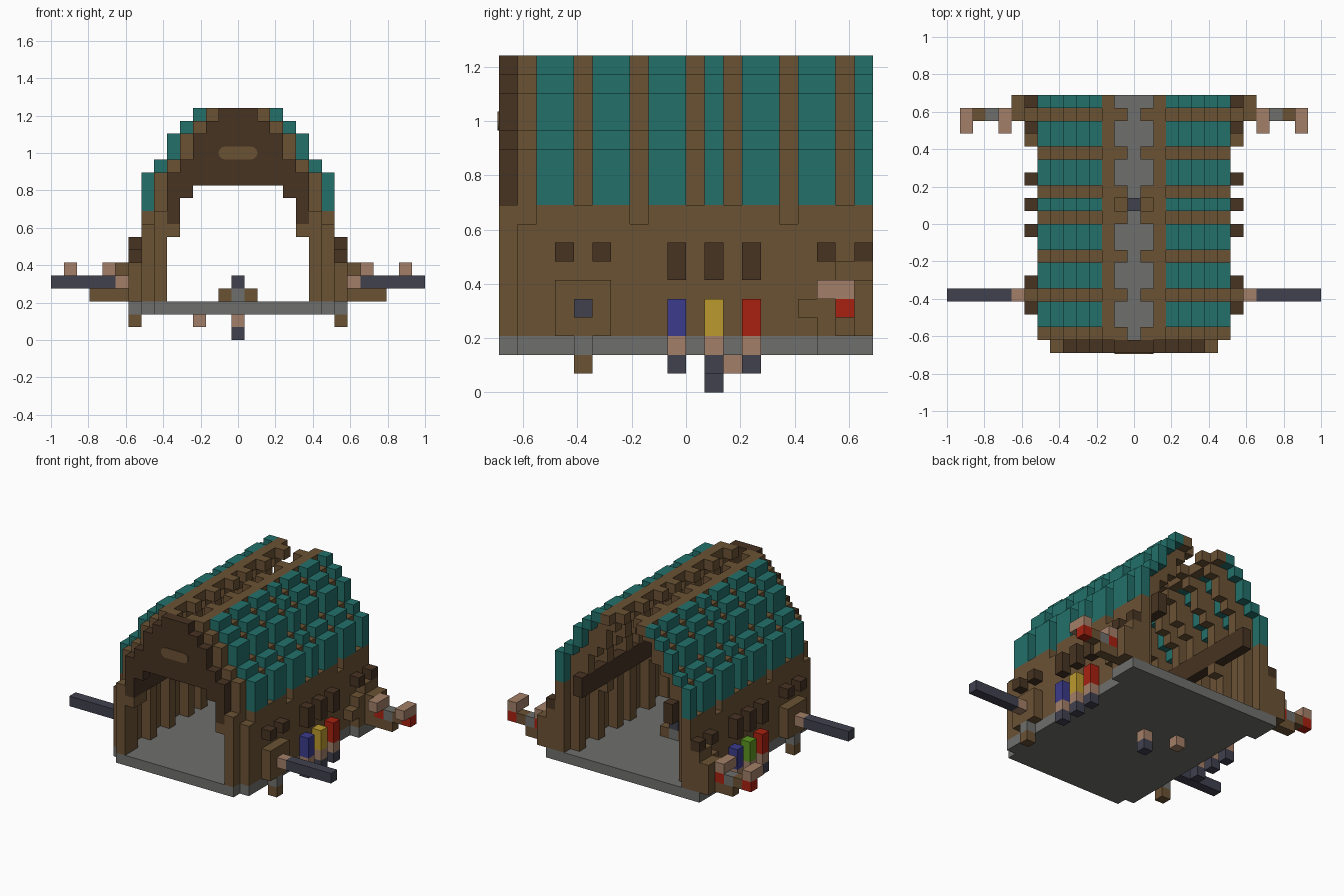
import bpy, bmesh, math
from mathutils import Vector

cube = bpy.data.objects.get("Cube")
if cube:
    bpy.data.objects.remove(cube, do_unlink=True)

U = 2 / 29  # edge of one block


def material(name, rgb):
    lin = [((c / 255 + 0.055) / 1.055) ** 2.4 for c in rgb] + [1]
    m = bpy.data.materials.new(name)
    m.use_nodes = True
    m.diffuse_color = lin
    m.node_tree.nodes["Principled BSDF"].inputs["Base Color"].default_value = lin
    return m


WOOD = material("wood brown", (107, 82, 52))
DARK = material("dark wood", (70, 51, 34))
TEAL = material("teal tile", (34, 112, 106))
STONE = material("stone grey", (111, 111, 109))
SKIN = material("skin", (163, 127, 104))
NAVY = material("navy iron", (65, 65, 79))
BLUE = material("blue cloth", (59, 59, 140))
YELLOW = material("yellow cloth", (188, 154, 46))
RED = material("red cloth", (168, 33, 17))
GREEN = material("green cloth", (92, 150, 32))


def finish(name, bm, mat):
    bmesh.ops.recalc_face_normals(bm, faces=bm.faces)
    mesh = bpy.data.meshes.new(name)
    bm.to_mesh(mesh)
    bm.free()
    mesh.materials.append(mat)
    ob = bpy.data.objects.new(name, mesh)
    bpy.context.collection.objects.link(ob)
    return ob


def span(v):
    return v if isinstance(v, tuple) else (v, v)


def blocks(name, mat, boxes, mirror=True):
    """Boxes are inclusive block ranges: across, along, up."""
    bm = bmesh.new()
    for across, along, up in boxes:
        (a, b), (c, d), (e, f) = span(across), span(along), span(up)
        sides = [(a, b), (-b, -a)] if mirror else [(a, b)]
        for p, q in sides:
            lo = Vector((p - 0.5, c - 10, e)) * U
            hi = Vector((q + 0.5, d - 9, f + 1)) * U
            made = bmesh.ops.create_cube(bm, size=1)["verts"]
            for v in made:
                v.co = (lo + hi) / 2 + v.co * (hi - lo)
    return finish(name, bm, mat)


# Floor slab with a narrower front row and side ledges
blocks("floor", STONE, [((-7, 7), (1, 19), 2), ((-6, 6), 0, 2)], False)
blocks("floor_ledge", STONE, [(8, 4, 2), (8, (17, 19), 2)])

# Side walls, notched where the long ribs reach down
LONG_RIBS = (1, 7, 15)
RIBS = (1, 4, 7, 10, 12, 15, 18)
blocks("side_wall", WOOD, [(7, (1, 19), (3, 8))] +
       [(7, (a + 1, b - 1), 9) for a, b in ((1, 7), (7, 15), (15, 20))])
blocks("inner_post", WOOD, [(6, j, (3, 9)) for j in RIBS] +
       [(5, j, 8) for j in LONG_RIBS])
blocks("front_post", WOOD, [(6, 0, (3, 9)), (5, 0, 8)])
blocks("wall_purlin", DARK, [(5, (1, 19), (9, 10))])

# Stepped roof: inner ribs, ridge beams, then tile panels between ribs
RIB_STEPS = [(6, (10, 12)), (5, (11, 13)), (4, (13, 15)),
             (3, (14, 16)), (2, (16, 17)), (1, 17)]
blocks("roof_rib", WOOD, [(i, j, k) for j in RIBS for i, k in RIB_STEPS])
blocks("ridge_beam", WOOD, [(2, (1, 19), 17)])

TILE_STEPS = [(7, (10, 12)), (6, 13), (5, (14, 15)), (4, 16), (3, 17)]
PANELS = [(a + 1, b - 1) for a, b in zip(RIBS, RIBS[1:] + (20,))]
blocks("roof_tile", TEAL, [(i, p, k) for p in PANELS for i, k in TILE_STEPS])

# Front gable arch
blocks("gable_arch", DARK, [((0, 1), 0, (12, 17)), (2, 0, (12, 16)),
                            (3, 0, (12, 15)), (4, 0, (11, 13)), (5, 0, (9, 12))])

# Rounded plate on the gable
bm = bmesh.new()
ring = []
for n in range(20):
    t = math.pi * (n % 10) / 9 - math.pi / 2
    s = 1 if n < 10 else -1
    ring.append(bm.verts.new((s * (U + U / 2 * math.cos(t)), -10 * U - 0.005,
                              14.5 * U + s * U / 2 * math.sin(t))))
face = bm.faces.new(ring)
ext = bmesh.ops.extrude_face_region(bm, geom=[face])["geom"]
for v in ext:
    if isinstance(v, bmesh.types.BMVert):
        v.co.y += 0.006
finish("gable_plate", bm, WOOD)

# Window shutters along the walls
blocks("shutter", DARK, [(8, j, 7) for j in (3, 5, 17, 19)] +
       [(8, j, (6, 7)) for j in (9, 11, 13)])

# Oar stations
blocks("oar_port", WOOD, [(8, (3, 5), (3, 5)), (8, 4, 1)])
blocks("oar_grip", SKIN, [(9, 4, 4)])
blocks("oar", NAVY, [((10, 14), 4, 4)])

# Standing guards on each side
for side, tag, cloths in ((8, "left", (BLUE, YELLOW, RED)),
                          (-8, "right", (RED, GREEN, BLUE))):
    for n, cloth in enumerate(cloths):
        j = 9 + 2 * n
        blocks(f"{tag}_guard_{n}_coat", cloth, [(side, j, (3, 4))], False)
        blocks(f"{tag}_guard_{n}_legs", SKIN, [(side, j, 2)], False)
        blocks(f"{tag}_guard_{n}_shoes", NAVY, [(side, j, 1)], False)

# Rear side platforms and the reclining crew
blocks("rear_platform", WOOD, [(8, (17, 19), (3, 5)), (9, (18, 19), (3, 5)),
                               (8, (18, 19), 6), (8, 16, 4),
                               ((10, 11), 18, 3), (12, 18, 4)])
blocks("crew_arm", SKIN, [(i, (17, 18), 5) for i in (10, 13)])
blocks("crew_sleeve", RED, [(i, 18, 4) for i in (10, 13)])
blocks("crew_belt", STONE, [(11, 18, 4)])

# Seat in the middle of the floor, and the pegs below it
blocks("seat_arm", WOOD, [(1, 11, 3)])
blocks("seat_base", STONE, [(0, 11, 3)], False)
blocks("seat_top", NAVY, [(0, 11, 4)], False)
blocks("keel_peg", SKIN, [(0, 11, 1), (-3, 12, 1)], False)
blocks("keel_foot", NAVY, [(0, 11, 0)], False)
